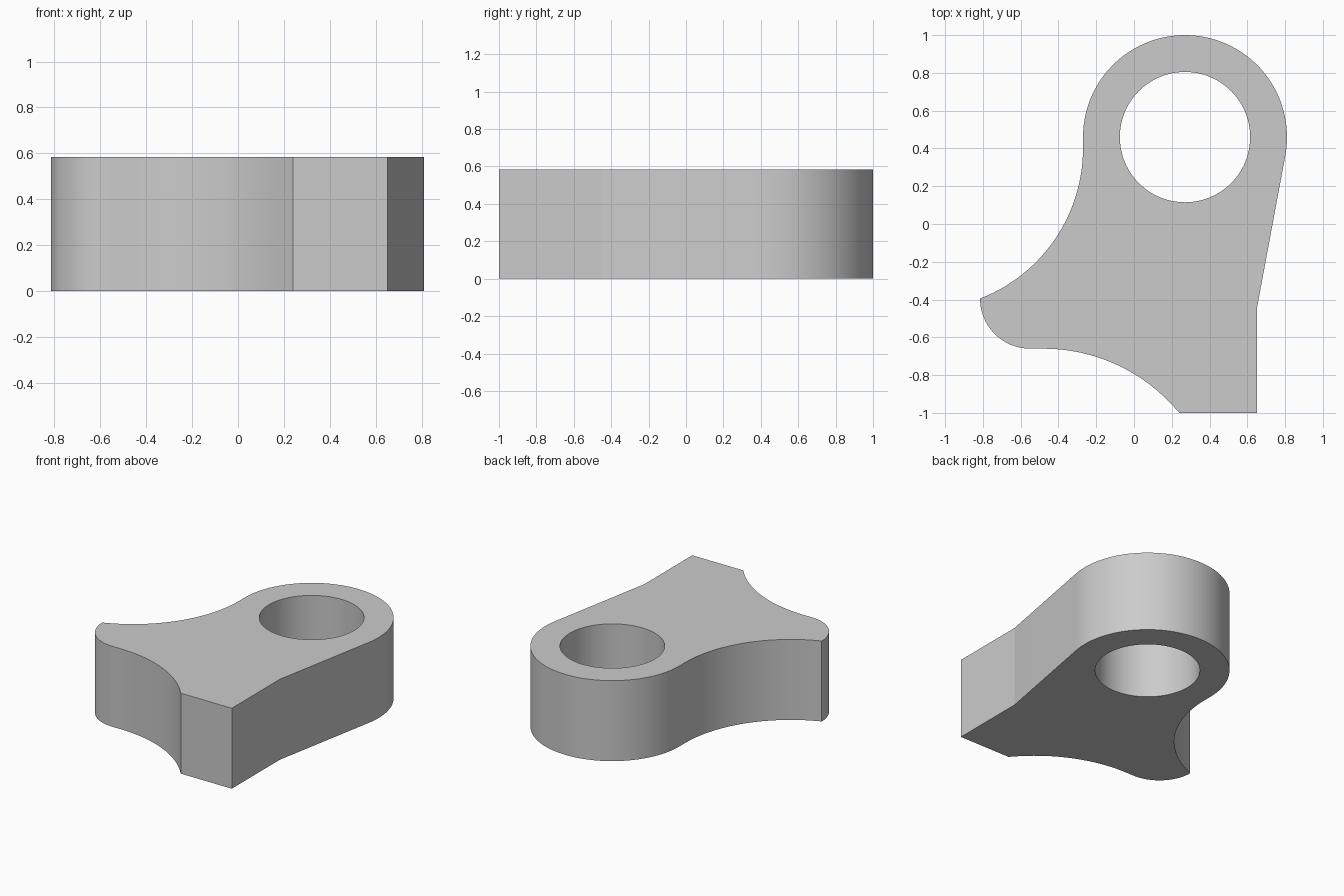
import bpy
import bmesh
from math import sin, cos, radians

cube = bpy.data.objects.get("Cube")
if cube:
    bpy.data.objects.remove(cube, do_unlink=True)

HEIGHT = 0.585
BOSS = (0.27, 0.46)


def arc(centre, radius, start, end, steps):
    """Points along an arc, both ends included, angles in degrees."""
    angles = [radians(start + (end - start) * i / steps) for i in range(steps + 1)]
    return [(centre[0] + radius * cos(a), centre[1] + radius * sin(a)) for a in angles]


def add_loop(bm, points):
    """Closed ring of edges on the ground plane."""
    verts = [bm.verts.new((x, y, 0)) for x, y in points]
    return [bm.edges.new((v, verts[i - 1])) for i, v in enumerate(verts)]


# Outline: straight foot, round boss, concave flank, rounded toe, concave underside
outline = [(0.65, -1), (0.65, -0.45)]
outline += arc(BOSS, 0.54, -10.5, 180, 60)
outline += arc((-1.122, 0.40), 0.852, 0, -68.9, 28)[:-1]
outline += arc((-0.55, -0.395), 0.265, 180, 270, 28)
outline += arc((-0.48, -1.59), 0.93, 90, 39.35, 20)[:-1] + [(0.24, -1)]

# Bore through the boss
bore = arc(BOSS, 0.345, 0, 360, 96)[:-1]

# Fill the profile and extrude it into a solid plate
bm = bmesh.new()
edges = add_loop(bm, outline) + add_loop(bm, bore)
bmesh.ops.triangle_fill(bm, edges=edges, use_beauty=True, use_dissolve=False)
result = bmesh.ops.extrude_face_region(bm, geom=bm.faces[:], use_keep_orig=True)
top = [g for g in result["geom"] if isinstance(g, bmesh.types.BMVert)]
bmesh.ops.translate(bm, verts=top, vec=(0, 0, HEIGHT))
bmesh.ops.recalc_face_normals(bm, faces=bm.faces[:])
mesh = bpy.data.meshes.new("lever_plate")
bm.to_mesh(mesh)
bm.free()
plate = bpy.data.objects.new("lever_plate", mesh)
bpy.context.collection.objects.link(plate)

# Plain grey
grey = bpy.data.materials.new("grey")
grey.use_nodes = True
colour = (0.6, 0.6, 0.6, 1)
grey.diffuse_color = colour
grey.node_tree.nodes["Principled BSDF"].inputs["Base Color"].default_value = colour
mesh.materials.append(grey)

# Smooth curved walls, crisp corners
bpy.ops.object.select_all(action="DESELECT")
plate.select_set(True)
bpy.context.view_layer.objects.active = plate
bpy.ops.object.shade_smooth_by_angle(angle=radians(8))
